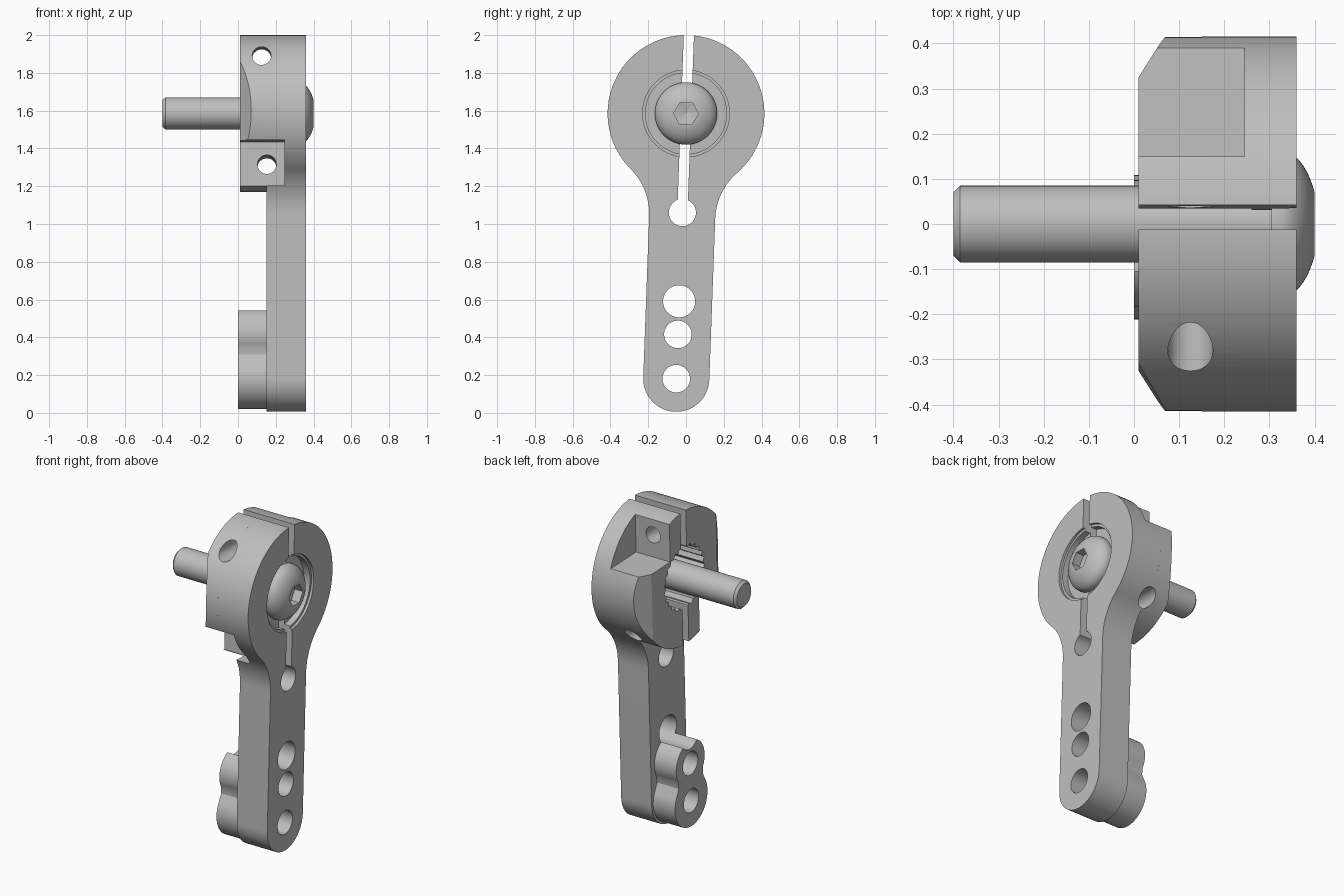
import bpy, bmesh
from math import sin, cos, pi, radians, hypot, atan2
from mathutils import Matrix

if "Cube" in bpy.data.objects:
    bpy.data.objects.remove(bpy.data.objects["Cube"])

GREY = (0.52, 0.52, 0.52, 1)
mat = bpy.data.materials.new("metal_grey")
mat.use_nodes = True
mat.diffuse_color = GREY
mat.node_tree.nodes["Principled BSDF"].inputs["Base Color"].default_value = GREY

# Everything is built around the clamp centre, then leaned slightly and lifted
PLACE = Matrix.Translation((0, 0, 1.585)) @ Matrix.Rotation(radians(-2.1), 4, "X")
AXES = {"x": lambda u, v, w: (w, u, v),
        "y": lambda u, v, w: (u, w, v),
        "z": lambda u, v, w: (u, v, w)}


def make(name, bm):
    bmesh.ops.recalc_face_normals(bm, faces=bm.faces)
    me = bpy.data.meshes.new(name)
    bm.to_mesh(me)
    bm.free()
    me.materials.append(mat)
    ob = bpy.data.objects.new(name, me)
    bpy.context.collection.objects.link(ob)
    return ob


def prism(name, pts, lo, hi, axis="x"):
    bm = bmesh.new()
    rings = [[bm.verts.new(AXES[axis](u, v, w)) for u, v in pts] for w in (lo, hi)]
    n = len(pts)
    for ring in rings:
        bm.faces.new(ring)
    for i in range(n):
        j = (i + 1) % n
        bm.faces.new((rings[0][i], rings[0][j], rings[1][j], rings[1][i]))
    return make(name, bm)


def arc(cu, cv, r, a, b, n):
    return [(cu + r * cos(a + (b - a) * i / n), cv + r * sin(a + (b - a) * i / n))
            for i in range(n + 1)]


def circle(cu, cv, r, n=48):
    return arc(cu, cv, r, 0, 2 * pi, n)[:-1]


def rect(u0, v0, u1, v1):
    return [(u0, v0), (u1, v0), (u1, v1), (u0, v1)]


def mirrored(half):
    # half runs from the bottom to the top on the positive side
    return half + [(-u, v) for u, v in reversed(half) if u > 1e-5]


def revolve(name, profile, n=64):
    bm = bmesh.new()
    rings = [[bm.verts.new((x, r * cos(2 * pi * i / n), r * sin(2 * pi * i / n)))
              for i in range(n)] for x, r in profile]
    for a, b in zip(rings, rings[1:]):
        for i in range(n):
            j = (i + 1) % n
            bm.faces.new((a[i], a[j], b[j], b[i]))
    bm.faces.new(rings[0])
    bm.faces.new(rings[-1])
    return make(name, bm)


def cut(ob, cutters):
    for c in cutters:
        c.hide_render = True
        m = ob.modifiers.new("cut", "BOOLEAN")
        m.operation, m.solver, m.object = "DIFFERENCE", "EXACT", c
    bpy.context.view_layer.update()
    dg = bpy.context.evaluated_depsgraph_get()
    me = bpy.data.meshes.new_from_object(ob.evaluated_get(dg))
    ob.modifiers.clear()
    ob.data = me


HEAD, HALF, FOOT = 0.415, 0.175, -1.405

# Arm plate outline: round foot, straight sides, concave neck, round head
neck_z = -0.55
R = (HALF**2 + neck_z**2 - HEAD**2) / (2 * (HEAD - HALF))
cy = HALF + R
touch = atan2(neck_z, cy)
half = arc(0, FOOT, HALF, -pi / 2, 0, 16)
half += arc(cy, neck_z, R, pi, pi + touch, 14)
half += arc(0, 0, HEAD, touch, pi / 2, 36)[1:]
arm = prism("arm_plate", mirrored(half), 0.15, 0.36)

# Thick rear half of the clamp
clamp = prism("clamp_rear", circle(0, 0, HEAD, 96), 0.01, 0.15)

# Two-lobed boss behind the foot
top_lobe = -1.17
half = arc(0, FOOT, 0.16, -pi / 2, pi / 6, 16)
half += [(0.118, -1.282)]
half += arc(0, top_lobe, 0.14, -pi / 6, pi / 2, 16)
boss = prism("foot_boss", mirrored(half), 0.0, 0.15)

# Holes along the arm
holes = [prism("hole", circle(0, z, r), -0.2, 0.6)
         for z, r in ((-0.525, 0.072), (-0.995, 0.085), (top_lobe, 0.073), (FOOT, 0.073))]

# Bore with toothed wall, bolt hole and stepped seat
teeth = 25
spline = []
for i in range(teeth * 2):
    a, r = pi * i / teeth, 0.2 if i % 2 else 0.182
    spline.append((r * cos(a), r * sin(a)))
bore = [prism("spline", spline, -0.1, 0.26),
        prism("bolt_hole", circle(0, 0, 0.1), -0.1, 0.5),
        prism("seat", circle(0, 0, 0.215, 64), 0.305, 0.5),
        prism("seat_rim", circle(0, 0, 0.23, 64), 0.345, 0.5)]

# Clamp slot, screw holes and the pockets for the screw heads
slot = prism("slot", rect(-0.027, -0.525, 0.027, 0.6), -0.2, 0.6)
screws = [prism("screw_hole", circle(x, z, 0.05, 32), -0.7, 0.7, "y")
          for x, z in ((0.125, 0.295), (0.153, -0.275))]
pockets = [prism("pocket", rect(-0.1, 0.155, 0.245, 0.6), 0.135, 0.7, "y"),
           prism("pocket", rect(-0.1, -0.39, 0.245, -0.155), -0.7, -0.135, "y")]

# Slanted flats on both rear sides
flats = [prism("flat", [(-0.02, s * 0.272), (0.11, s * 0.478), (-0.02, s * 0.478)], -0.7, 0.7, "z")
         for s in (1, -1)]

cut(arm, holes + bore + [slot] + screws + pockets)
cut(clamp, bore + [slot] + screws + pockets + flats)
cut(boss, holes[1:])

# Button head bolt
profile = [(-0.4, 0.07), (-0.385, 0.085), (0.305, 0.085), (0.305, 0.165)]
end = 1.13
for i in range(11):
    t = end * i / 10
    profile.append((0.32 + 0.08 * sin(t) / sin(end), 0.165 * cos(t)))
bolt = revolve("bolt", profile)
socket = prism("socket", circle(0, 0, 0.066, 6), 0.345, 0.5)
tip = revolve("socket_tip", [(0.32, 0.002), (0.346, 0.06)], 6)
cut(bolt, [socket, tip])

# Remove cutters, place parts and shade
parts = [arm, clamp, boss, bolt]
for c in holes + bore + [slot] + screws + pockets + flats + [socket, tip]:
    bpy.data.objects.remove(c)
bpy.ops.object.select_all(action="DESELECT")
for ob in parts:
    ob.data.transform(PLACE)
    ob.select_set(True)
bpy.context.view_layer.objects.active = arm
bpy.ops.object.shade_smooth_by_angle(angle=radians(28))
